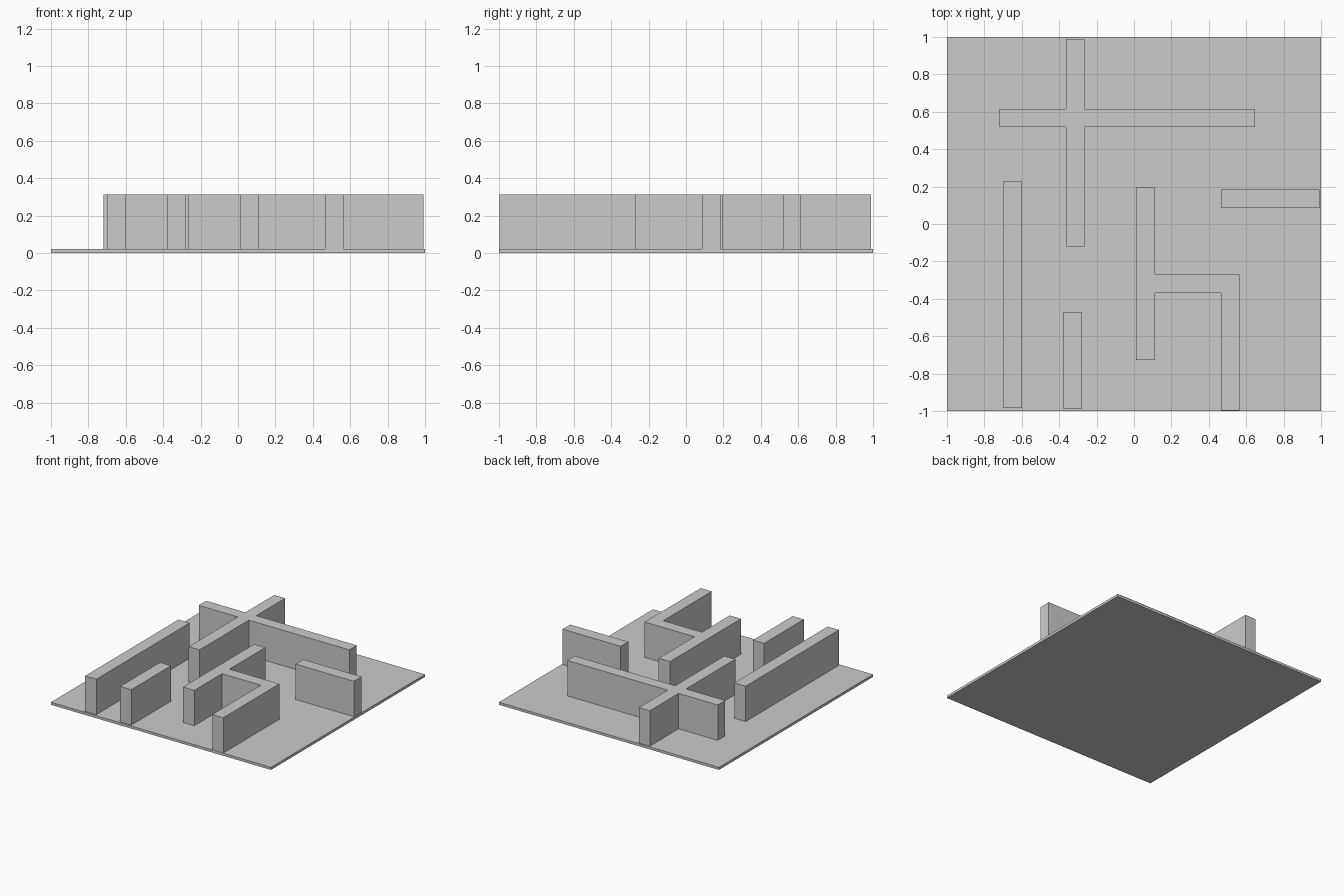
import bpy
import bmesh

if "Cube" in bpy.data.objects:
    bpy.data.objects.remove(bpy.data.objects["Cube"])

FLOOR_TOP, WALL_TOP = 0.021, 0.312


def prism(name, outline, z0, z1):
    """Extrude a counter-clockwise plan outline from z0 to z1."""
    bm = bmesh.new()
    base = bm.faces.new([bm.verts.new((x, y, z0)) for x, y in outline])
    top = bmesh.ops.extrude_face_region(bm, geom=[base], use_keep_orig=True)["geom"]
    verts = [g for g in top if isinstance(g, bmesh.types.BMVert)]
    bmesh.ops.translate(bm, verts=verts, vec=(0, 0, z1 - z0))
    bmesh.ops.recalc_face_normals(bm, faces=bm.faces)
    mesh = bpy.data.meshes.new(name)
    bm.to_mesh(mesh)
    bm.free()
    obj = bpy.data.objects.new(name, mesh)
    bpy.context.collection.objects.link(obj)
    return obj


def rect(x0, x1, y0, y1):
    return [(x0, y0), (x1, y0), (x1, y1), (x0, y1)]


# Floor slab
prism("floor", rect(-1, 1, -1, 1), 0, FLOOR_TOP)

# Free-standing straight walls
straight_walls = {
    "long_left_wall": (-0.70, -0.598, -0.985, 0.226),
    "short_front_wall": (-0.38, -0.279, -0.987, -0.47),
    "right_edge_wall": (0.465, 0.993, 0.085, 0.184),
}
for name, bounds in straight_walls.items():
    prism(name, rect(*bounds), FLOOR_TOP, WALL_TOP)

# Crossing walls at the back, as one plus-shaped plan
x0, x1, x2, x3 = -0.72, -0.364, -0.265, 0.648
y0, y1, y2, y3 = -0.12, 0.519, 0.616, 0.99
prism("cross_wall", [
    (x1, y0), (x2, y0), (x2, y1), (x3, y1), (x3, y2), (x2, y2),
    (x2, y3), (x1, y3), (x1, y2), (x0, y2), (x0, y1), (x1, y1),
], FLOOR_TOP, WALL_TOP)

# Two parallel walls joined by a connecting wall
prism("joined_wall", [
    (0.01, -0.727), (0.112, -0.727), (0.112, -0.368), (0.465, -0.368),
    (0.465, -0.998), (0.565, -0.998), (0.565, -0.27), (0.112, -0.27),
    (0.112, 0.194), (0.01, 0.194),
], FLOOR_TOP, WALL_TOP)
